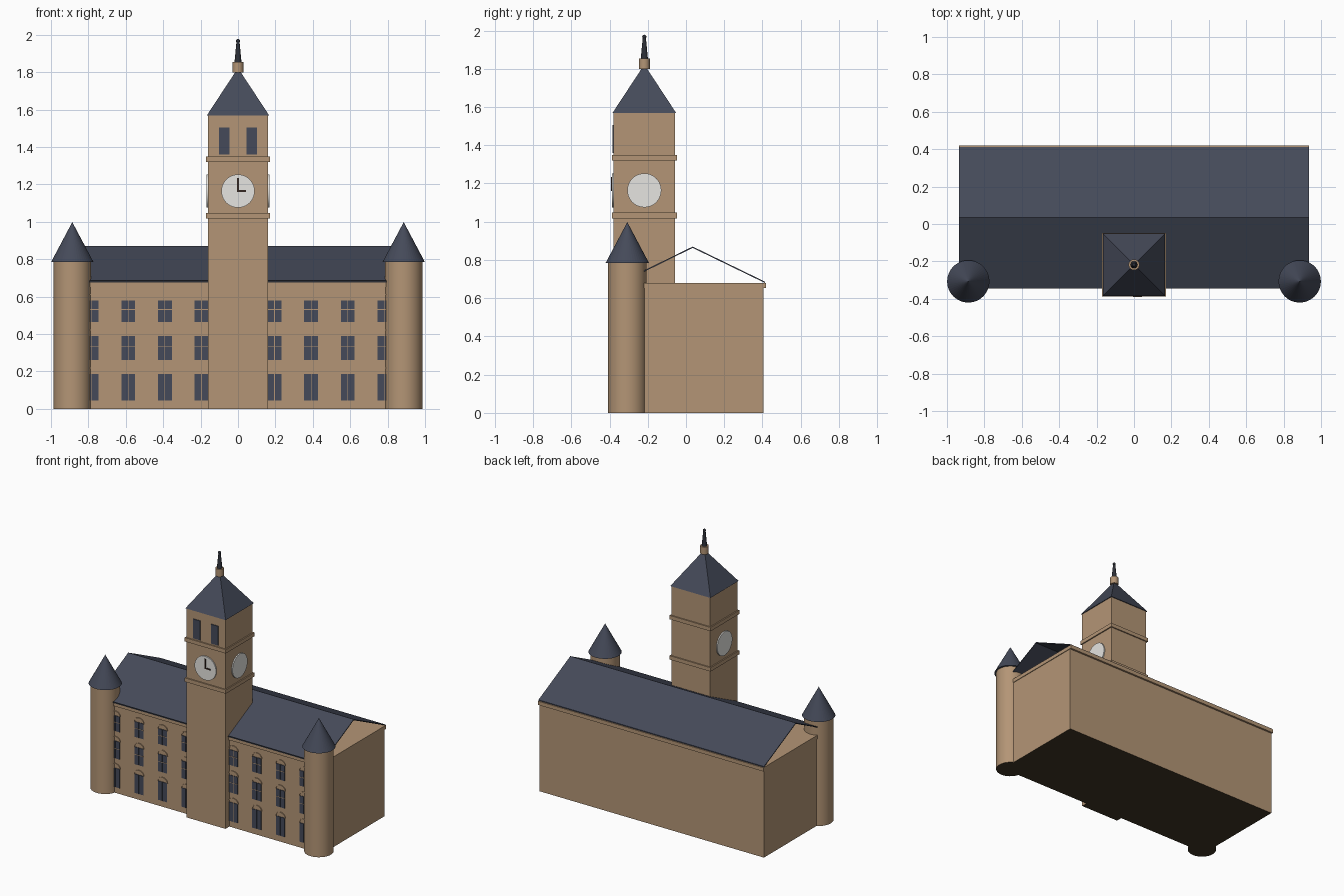
import bpy, bmesh, math
from mathutils import Matrix

if "Cube" in bpy.data.objects:
    bpy.data.objects.remove(bpy.data.objects["Cube"], do_unlink=True)


def material(name, rgb):
    m = bpy.data.materials.new(name)
    m.use_nodes = True
    m.diffuse_color = (*rgb, 1)
    bsdf = m.node_tree.nodes["Principled BSDF"]
    bsdf.inputs["Base Color"].default_value = (*rgb, 1)
    bsdf.inputs["Roughness"].default_value = 0.9
    return m


STONE = material("tan_stone", (0.455, 0.302, 0.18))
SLATE = material("slate", (0.059, 0.068, 0.1))
WHITE = material("clock_white", (0.79, 0.78, 0.75))
DARK = material("dark_brown", (0.035, 0.02, 0.015))
IRON = material("dark_iron", (0.025, 0.028, 0.037))
BASE = material("base_brown", (0.05, 0.036, 0.018))


def finish(name, bm, mat, smooth=False):
    bmesh.ops.recalc_face_normals(bm, faces=bm.faces)
    me = bpy.data.meshes.new(name)
    me.materials.append(mat)
    # Faces resting on the ground take the dark base colour
    resting = [f for f in bm.faces if f.calc_center_median().z < 0.001]
    if resting:
        me.materials.append(BASE)
        for f in resting:
            f.material_index = 1
    bm.to_mesh(me)
    bm.free()
    ob = bpy.data.objects.new(name, me)
    bpy.context.collection.objects.link(ob)
    if smooth:
        bpy.ops.object.select_all(action='DESELECT')
        ob.select_set(True)
        bpy.context.view_layer.objects.active = ob
        bpy.ops.object.shade_smooth_by_angle(angle=math.radians(40))


def add_box(bm, x, y, z):
    """Add a box given (min, max) ranges on each axis."""
    size = [b - a for a, b in (x, y, z)]
    mid = [(a + b) / 2 for a, b in (x, y, z)]
    bmesh.ops.create_cube(bm, size=1, matrix=Matrix.Translation(mid) @ Matrix.Diagonal((*size, 1)))


def box(name, x, y, z, mat):
    bm = bmesh.new()
    add_box(bm, x, y, z)
    finish(name, bm, mat)


def cone(name, centre, z, r1, r2, mat, segments=32, turn=0, smooth=True):
    bm = bmesh.new()
    place = Matrix.Translation((*centre, (z[0] + z[1]) / 2)) @ Matrix.Rotation(turn, 4, 'Z')
    bmesh.ops.create_cone(bm, cap_ends=True, segments=segments, radius1=r1, radius2=r2,
                          depth=z[1] - z[0], matrix=place)
    finish(name, bm, mat, smooth)


def prism(bm, profile, axis, start, depth):
    """Extrude a closed 2D profile along x or y."""
    verts = [bm.verts.new((start, a, b) if axis == 'x' else (a, start, b)) for a, b in profile]
    face = bm.faces.new(verts)
    ext = bmesh.ops.extrude_face_region(bm, geom=[face])
    move = (depth, 0, 0) if axis == 'x' else (0, depth, 0)
    bmesh.ops.translate(bm, vec=move, verts=[v for v in ext["geom"] if isinstance(v, bmesh.types.BMVert)])


# Main block with cornice and open-ended pitched roof
FRONT, BACK = -0.333, 0.405
box("main_block", (-0.93, 0.93), (FRONT, BACK), (0, 0.655), STONE)
box("main_cornice", (-0.935, 0.935), (FRONT - 0.008, BACK + 0.014), (0.652, 0.68), STONE)
bm = bmesh.new()
eaves = [(FRONT - 0.011, 0.677), (0.035, 0.863), (BACK + 0.007, 0.68)]
prism(bm, eaves + [(y, z + 0.007) for y, z in reversed(eaves)], 'x', -0.935, 1.87)
finish("main_roof", bm, SLATE)
box("front_gutter", (-0.935, 0.935), (FRONT - 0.013, FRONT - 0.009), (0.676, 0.685), IRON)

# Front windows: paired panes, tan glazing bars and shallow arched hoods
panes, trim = bmesh.new(), bmesh.new()
ROWS = [(0.045, 0.187), (0.26, 0.39), (0.465, 0.58)]
for column in range(1, 5):
    for side in (-1, 1):
        x = side * column * 0.1955
        for row, (low, high) in enumerate(ROWS):
            for s in (-1, 1):
                add_box(panes, sorted((x + s * 0.002, x + s * 0.037)), (FRONT - 0.004, FRONT), (low, high))
            if row:
                mid = low + (high - low) * 0.57
                add_box(trim, (x - 0.037, x + 0.037), (FRONT - 0.005, FRONT), (mid - 0.002, mid + 0.002))
            angles = [math.pi * i / 10 for i in range(11)]
            outer = [(x + 0.042 * math.cos(a), high + 0.036 * math.sin(a)) for a in angles]
            inner = [(x + 0.036 * math.cos(a), high + 0.03 * math.sin(a)) for a in reversed(angles)]
            prism(trim, outer + inner, 'y', FRONT - 0.006, 0.006)
finish("window_panes", panes, SLATE)
finish("window_trim", trim, STONE)

# Round corner turrets
for label, side in (("left", 1), ("right", -1)):
    at = (side * 0.886, -0.307)
    cone(label + "_turret", at, (0, 0.79), 0.1, 0.1, STONE, 48)
    cone(label + "_turret_roof", at, (0.785, 0.998), 0.113, 0, SLATE, 48, smooth=False)

# Clock tower
TY, HALF = -0.218, 0.161
TF = TY - HALF
box("tower", (-HALF, HALF), (TF, TY + HALF), (0, 1.572), STONE)
for label, low in (("lower", 1.018), ("upper", 1.32)):
    h = HALF + 0.009
    box(label + "_tower_band", (-h, h), (TY - h, TY + h), (low, low + 0.029), STONE)
cone("tower_roof", (0, TY), (1.568, 1.822), 0.167 * math.sqrt(2), 0, SLATE, 4, math.pi / 4, False)

# Belfry openings
bm = bmesh.new()
for s in (-1, 1):
    add_box(bm, sorted((s * 0.045, s * 0.102)), (TF - 0.006, TF), (1.36, 1.505))
finish("belfry_windows", bm, SLATE)

# Clock faces on the front and both sides, hands on the front
for label, degrees in (("front", 0), ("left", 90), ("right", -90)):
    bm = bmesh.new()
    spin = Matrix.Translation((0, TY, 1.164)) @ Matrix.Rotation(math.radians(degrees), 4, 'Z')
    lay = Matrix.Translation((0, -HALF - 0.004, 0)) @ Matrix.Rotation(math.pi / 2, 4, 'X')
    bmesh.ops.create_cone(bm, cap_ends=True, segments=40, radius1=0.089, radius2=0.089,
                          depth=0.009, matrix=spin @ lay)
    finish(label + "_clock_face", bm, WHITE, True)
bm = bmesh.new()
add_box(bm, (-0.005, 0.005), (TF - 0.012, TF - 0.008), (1.16, 1.235))
add_box(bm, (-0.005, 0.043), (TF - 0.0125, TF - 0.008), (1.16, 1.17))
finish("clock_hands", bm, DARK)

# Finial
cone("finial_base", (0, TY), (1.798, 1.853), 0.029, 0.029, STONE, 24)
cone("finial_spire", (0, TY), (1.85, 1.965), 0.019, 0.008, IRON, 12)
bm = bmesh.new()
bmesh.ops.create_uvsphere(bm, u_segments=12, v_segments=8, radius=0.011,
                          matrix=Matrix.Translation((0, TY, 1.967)))
finish("finial_ball", bm, IRON, True)
